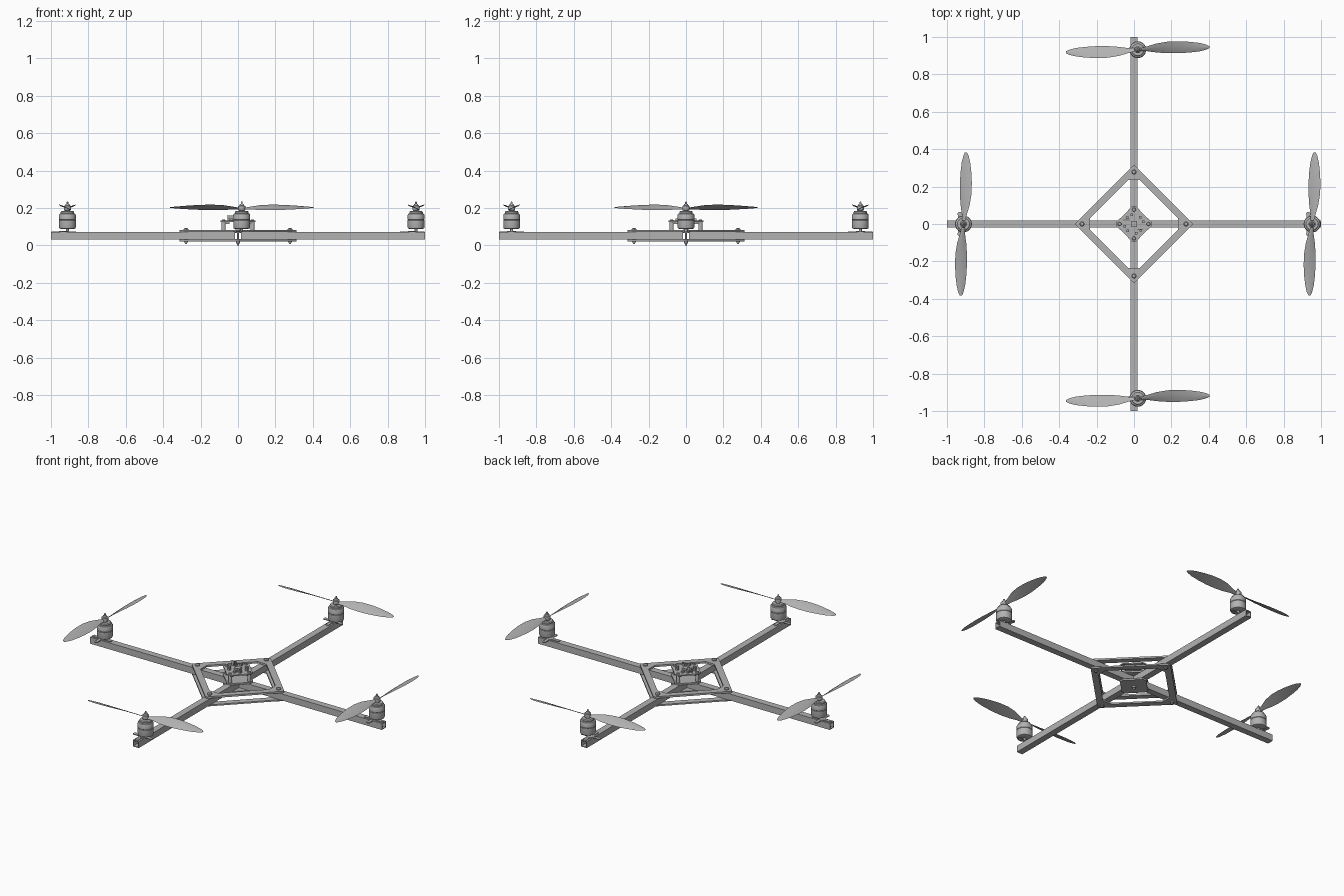
import bpy, bmesh, math
from mathutils import Matrix, Vector

if "Cube" in bpy.data.objects:
    bpy.data.objects.remove(bpy.data.objects["Cube"], do_unlink=True)

grey = bpy.data.materials.new("mid_grey")
grey.use_nodes = True
grey.diffuse_color = (0.45, 0.45, 0.45, 1)
grey.node_tree.nodes["Principled BSDF"].inputs["Base Color"].default_value = (0.45, 0.45, 0.45, 1)

ARM_Z, MOUNT_R = 0.05, 0.932
QUARTERS = [k * math.pi / 2 for k in range(4)]
NAMES = ["left", "back", "right", "front"]


def finish(name, bm, smooth=False):
    bmesh.ops.recalc_face_normals(bm, faces=bm.faces)
    mesh = bpy.data.meshes.new(name)
    bm.to_mesh(mesh)
    bm.free()
    mesh.materials.append(grey)
    ob = bpy.data.objects.new(name, mesh)
    bpy.context.collection.objects.link(ob)
    if smooth:
        bpy.ops.object.select_all(action='DESELECT')
        ob.select_set(True)
        bpy.context.view_layer.objects.active = ob
        bpy.ops.object.shade_smooth_by_angle(angle=math.radians(35))
    return ob


def add_box(bm, centre, size):
    bmesh.ops.create_cube(bm, size=1, matrix=Matrix.Translation(centre) @ Matrix.Diagonal((*size, 1)))


def add_lathe(bm, profile, at=(0, 0, 0), n=24):
    # closed turned solid from (radius, height) pairs
    rings = [[bm.verts.new((at[0] + r * math.cos(2 * math.pi * i / n),
                            at[1] + r * math.sin(2 * math.pi * i / n), at[2] + z))
              for i in range(n)] for r, z in profile]
    for a, b in zip(rings, rings[1:]):
        for i in range(n):
            bm.faces.new((a[i], a[(i + 1) % n], b[(i + 1) % n], b[i]))
    bm.faces.new(rings[0][::-1])
    bm.faces.new(rings[-1])


def add_prism(bm, loop, z0, z1):
    low = [bm.verts.new((x, y, z0)) for x, y in loop]
    high = [bm.verts.new((x, y, z1)) for x, y in loop]
    bm.faces.new(low[::-1])
    bm.faces.new(high)
    for i in range(len(loop)):
        j = (i + 1) % len(loop)
        bm.faces.new((low[i], low[j], high[j], high[i]))


def add_ring(bm, outer, inner, z0, z1):
    # flat frame between two loops of equal length
    rows = [[bm.verts.new((x, y, z)) for x, y in loop]
            for loop, z in ((outer, z0), (outer, z1), (inner, z1), (inner, z0))]
    n = len(outer)
    for k in range(4):
        a, b = rows[k], rows[(k + 1) % 4]
        for i in range(n):
            j = (i + 1) % n
            bm.faces.new((a[i], a[j], b[j], b[i]))


def spun(points):
    # repeat a loop section around the four quarters
    return [(x * math.cos(a) - y * math.sin(a), x * math.sin(a) + y * math.cos(a))
            for a in QUARTERS for x, y in points]


# Hollow square arms
for name, a in zip(NAMES, QUARTERS):
    bm = bmesh.new()
    h, w = 0.02, 0.016
    add_ring(bm, [(-h, -h), (h, -h), (h, h), (-h, h)], [(-w, -w), (w, -w), (w, w), (-w, w)], 0.018, 1.0)
    turn = Matrix.Translation((0, 0, ARM_Z)) @ Matrix.Rotation(a, 4, 'Z') @ Matrix.Rotation(math.pi / 2, 4, 'Y')
    bm.transform(turn)
    finish(name + "_arm", bm)

# Diamond frame plates with clipped corners
outer = spun([(0.3, -0.018), (0.312, -0.006), (0.312, 0.006), (0.3, 0.018)])
inner = spun([(0.235, -0.03), (0.235, -0.01), (0.235, 0.01), (0.235, 0.03)])
for name, z0, z1 in (("top_frame_plate", 0.07, 0.081), ("bottom_frame_plate", 0.021, 0.03)):
    bm = bmesh.new()
    add_ring(bm, outer, inner, z0, z1)
    finish(name, bm)

# Four-pointed star outline with scalloped sides
star = spun([(0.093, -0.014), (0.093, 0.014), (0.07, 0.034), (0.052, 0.052), (0.034, 0.07)])
for name, z0, z1 in (("bottom_centre_plate", 0.021, 0.03), ("top_centre_plate", 0.07, 0.08),
                     ("circuit_board", 0.125, 0.132)):
    bm = bmesh.new()
    add_prism(bm, star, z0, z1)
    finish(name, bm)

# Board standoffs with inward feet under the board
bm = bmesh.new()
for x, y in spun([(0.077, 0)]):
    add_lathe(bm, [(0.011, 0.08), (0.011, 0.13), (0.008, 0.138)], (x, y, 0), 12)
    add_box(bm, (x * 0.8, y * 0.8, 0.12), (0.03, 0.03, 0.01))
finish("board_standoffs", bm, True)

# Chips and pin headers on the board
bm = bmesh.new()
add_box(bm, (0, 0, 0.137), (0.032, 0.032, 0.01))
for x, y in spun([(0.05, 0.012), (0.034, 0.036)]):
    add_box(bm, (x, y, 0.138), (0.014, 0.014, 0.012))
for i in range(5):
    add_box(bm, (-0.055 + i * 0.007, 0.022, 0.147), (0.004, 0.004, 0.032))
    add_box(bm, (0.02 + i * 0.006, -0.03, 0.142), (0.004, 0.004, 0.022))
finish("board_components", bm)

# Through bolts at the frame corners and at the centre
bm = bmesh.new()
bolt = [(0.006, 0.008), (0.006, 0.014), (0.012, 0.014), (0.012, 0.022), (0.005, 0.022),
        (0.005, 0.08), (0.013, 0.08), (0.013, 0.087), (0.008, 0.092)]
for x, y in spun([(0.278, 0)]):
    add_lathe(bm, bolt, (x, y, 0), 12)
add_lathe(bm, [(0.004, 0), (0.006, 0.004), (0.006, 0.01), (0.012, 0.01), (0.012, 0.022)], n=12)
finish("frame_bolts", bm, True)

# Motor parts
motor_profile = [(0.036, 0.088), (0.043, 0.091), (0.045, 0.097), (0.045, 0.134), (0.043, 0.136),
                 (0.045, 0.138), (0.045, 0.162), (0.042, 0.168), (0.036, 0.171), (0.036, 0.178),
                 (0.032, 0.183), (0.014, 0.183), (0.014, 0.188)]
hub_profile = [(0.016, 0.186), (0.019, 0.189), (0.019, 0.21), (0.013, 0.213),
               (0.01, 0.221), (0.005, 0.222), (0.005, 0.23), (0.003, 0.233)]
# Blade stations: radius, leading edge, trailing edge, pitch slope
stations = [(0.012, 0.008, -0.008, 0.6), (0.05, 0.018, -0.008, 0.6), (0.1, 0.033, -0.015, 0.55),
            (0.16, 0.043, -0.019, 0.48), (0.22, 0.045, -0.019, 0.42), (0.28, 0.042, -0.015, 0.36),
            (0.33, 0.036, -0.009, 0.3), (0.365, 0.028, 0, 0.26), (0.383, 0.019, 0.008, 0.24)]


def add_blade(bm, turn):
    rows = []
    for r, lead, trail, slope in stations:
        row = []
        for t, lift in ((0, 0), (0.3, 0.003), (0.65, 0.003), (1, 0), (0.65, -0.001), (0.3, -0.001)):
            y = trail + (lead - trail) * t
            z = 0.2 + (y - 0.006) * slope + lift
            row.append(bm.verts.new(turn @ Vector((r, y, z))))
        rows.append(row)
    for a, b in zip(rows, rows[1:]):
        for i in range(6):
            j = (i + 1) % 6
            bm.faces.new((a[i], a[j], b[j], b[i]))
    bm.faces.new(rows[0])
    bm.faces.new(rows[-1])


# Mirror across the diagonal for the counter-rotating pair
swap = Matrix(((0, 1, 0, 0), (1, 0, 0, 0), (0, 0, 1, 0), (0, 0, 0, 1)))
for k, (name, a) in enumerate(zip(NAMES, QUARTERS)):
    mx, my = MOUNT_R * math.cos(a), MOUNT_R * math.sin(a)
    cx = mx + 0.02

    # Cross-shaped mount with round ears
    bm = bmesh.new()
    add_box(bm, (mx, my, 0.0725), (0.11, 0.018, 0.005))
    add_box(bm, (mx, my, 0.0725), (0.018, 0.11, 0.005))
    for x, y in spun([(0.053, 0)]):
        add_lathe(bm, [(0.012, 0.07), (0.012, 0.075)], (mx + x, my + y, 0), 12)
    add_lathe(bm, [(0.024, 0.07), (0.024, 0.076)], (mx, my, 0))
    finish(name + "_motor_mount", bm, True)

    bm = bmesh.new()
    add_lathe(bm, [(0.008, 0.074), (0.008, 0.09)], (cx, my, 0), 12)
    add_lathe(bm, motor_profile, (cx, my, 0), 32)
    finish(name + "_motor", bm, True)

    bm = bmesh.new()
    add_lathe(bm, hub_profile, (cx, my, 0), 20)
    finish(name + "_propeller_hub", bm, True)

    bm = bmesh.new()
    for half in (0, math.pi):
        turn = Matrix.Rotation(half, 4, 'Z')
        if k % 2 == 0:
            turn = swap @ turn
        add_blade(bm, Matrix.Translation((cx, my, 0)) @ turn)
    finish(name + "_propeller_blades", bm, True)
